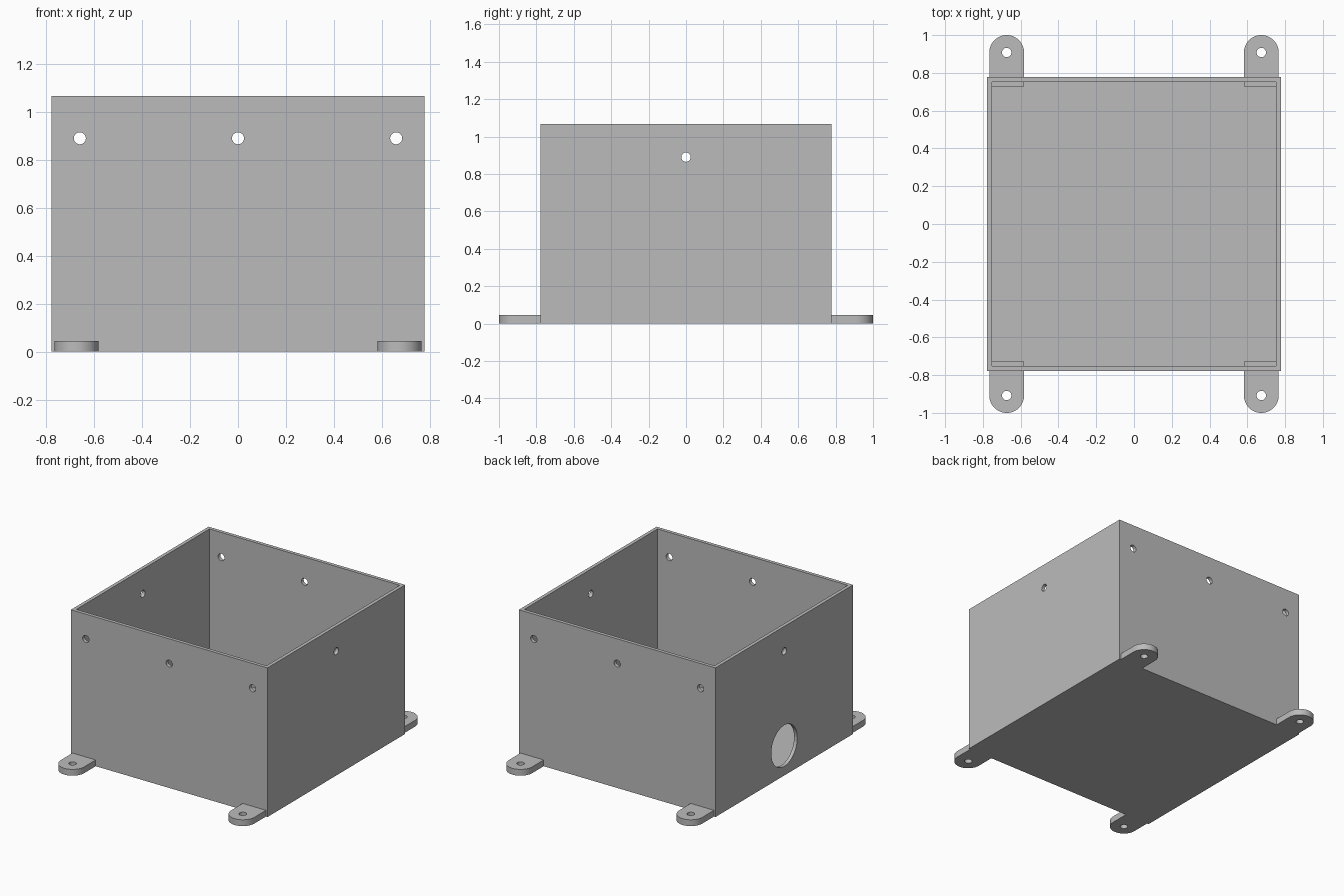
import bpy
import bmesh
import math
from mathutils import Matrix, Vector

default = bpy.data.objects.get("Cube")
if default:
    bpy.data.objects.remove(default, do_unlink=True)

HALF = 0.778        # outer half width of the box
WALL = 0.025        # wall and floor thickness
HEIGHT = 1.067
HOLE_Z = 0.89
HOLE_R = 0.025
TAB_X, TAB_Y, TAB_R, TAB_H = 0.674, 0.908, 0.092, 0.045
TAB_INNER = 0.727   # tabs run through the wall to this line

grey = bpy.data.materials.new("plain grey")
grey.use_nodes = True
grey.diffuse_color = (0.5, 0.5, 0.5, 1)
grey.node_tree.nodes["Principled BSDF"].inputs["Base Color"].default_value = (0.5, 0.5, 0.5, 1)


def add_object(name, bm):
    bmesh.ops.recalc_face_normals(bm, faces=bm.faces)
    mesh = bpy.data.meshes.new(name)
    bm.to_mesh(mesh)
    bm.free()
    mesh.materials.append(grey)
    obj = bpy.data.objects.new(name, mesh)
    bpy.context.collection.objects.link(obj)
    return obj


def block(name, low, high):
    low, high = Vector(low), Vector(high)
    bm = bmesh.new()
    place = Matrix.Translation((low + high) / 2) @ Matrix.Diagonal((high - low).to_4d())
    place[3][3] = 1
    bmesh.ops.create_cube(bm, size=1, matrix=place)
    return add_object(name, bm)


def drill(name, centre, axis, radius, length, sides=32):
    bm = bmesh.new()
    turn = Vector((0, 0, 1)).rotation_difference(Vector(axis)).to_matrix().to_4x4()
    bmesh.ops.create_cone(bm, cap_ends=True, segments=sides, radius1=radius, radius2=radius,
                          depth=length, matrix=Matrix.Translation(centre) @ turn)
    return add_object(name, bm)


def activate(obj):
    bpy.ops.object.select_all(action='DESELECT')
    obj.select_set(True)
    bpy.context.view_layer.objects.active = obj


def cut(obj, cutter):
    cutter.hide_render = True
    mod = obj.modifiers.new("cut", 'BOOLEAN')
    mod.operation = 'DIFFERENCE'
    mod.solver = 'EXACT'
    mod.object = cutter
    activate(obj)
    bpy.ops.object.modifier_apply(modifier=mod.name)
    bpy.data.objects.remove(cutter, do_unlink=True)


def smooth(obj):
    activate(obj)
    bpy.ops.object.shade_smooth_by_angle(angle=math.radians(30))


# Open box with thin walls and floor
box = block("box_shell", (-HALF, -HALF, 0), (HALF, HALF, HEIGHT))
inner = HALF - WALL
cut(box, block("cavity", (-inner, -inner, WALL), (inner, inner, HEIGHT + 0.2)))

# Screw holes: three through front and back, one through the sides
for x in (-0.66, 0, 0.66):
    cut(box, drill("screw_cutter", (x, 0, HOLE_Z), (0, 1, 0), HOLE_R, 2))
cut(box, drill("screw_cutter", (0, 0, HOLE_Z), (1, 0, 0), HOLE_R, 2))

# Large cable opening in one side wall
cut(box, drill("cable_cutter", (-HALF, 0, 0.213), (1, 0, 0), 0.147, 0.2, 64))
smooth(box)

# Rounded mounting tabs with a bolt hole at each corner
for sy, end in ((-1, "front"), (1, "back")):
    for sx, side in ((-1, "right"), (1, "left")):
        bm = bmesh.new()
        outline = [(-TAB_R, TAB_INNER), (TAB_R, TAB_INNER)]
        for i in range(33):
            a = math.pi * i / 32
            outline.append((TAB_R * math.cos(a), TAB_Y + TAB_R * math.sin(a)))
        face = bm.faces.new([bm.verts.new((sx * TAB_X + x, sy * y, 0)) for x, y in outline])
        top = bmesh.ops.extrude_face_region(bm, geom=[face])["geom"]
        bmesh.ops.translate(bm, vec=(0, 0, TAB_H),
                            verts=[v for v in top if isinstance(v, bmesh.types.BMVert)])
        tab = add_object(f"mounting_tab_{end}_{side}", bm)
        cut(tab, drill("bolt_cutter", (sx * TAB_X, sy * TAB_Y, 0), (0, 0, 1), HOLE_R, 0.4))
        smooth(tab)
